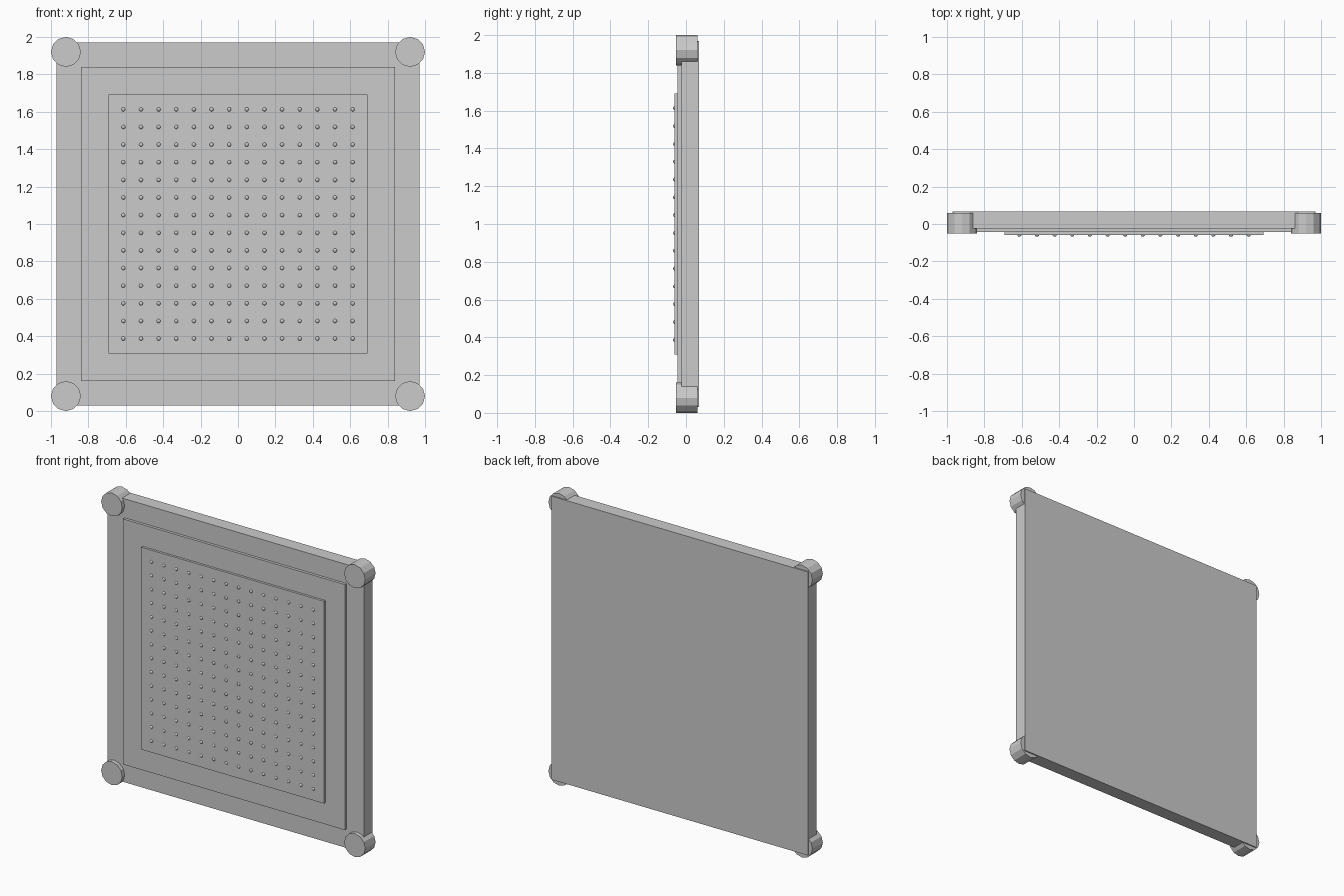
import bpy
import bmesh
import math
from mathutils import Matrix

cube = bpy.data.objects.get("Cube")
if cube:
    bpy.data.objects.remove(cube, do_unlink=True)

MID = 1.0  # height of the panel centre

grey = bpy.data.materials.new("light_grey")
grey.use_nodes = True
GREY = (0.6, 0.6, 0.6, 1.0)
grey.diffuse_color = GREY
grey.node_tree.nodes["Principled BSDF"].inputs["Base Color"].default_value = GREY


def finish(name, bm, smooth=False):
    mesh = bpy.data.meshes.new(name)
    bm.to_mesh(mesh)
    bm.free()
    mesh.materials.append(grey)
    for poly in mesh.polygons:
        poly.use_smooth = smooth
    obj = bpy.data.objects.new(name, mesh)
    bpy.context.collection.objects.link(obj)
    return obj


def plate(name, half, front, back):
    """Square upright plate between two depths."""
    bm = bmesh.new()
    size = Matrix.Diagonal((2 * half, back - front, 2 * half, 1))
    place = Matrix.Translation((0, (front + back) / 2, MID))
    bmesh.ops.create_cube(bm, size=1, matrix=place @ size)
    return finish(name, bm)


# Stepped slab
plate("back_slab", 0.97, -0.025, 0.068)
plate("raised_panel", 0.84, -0.044, 0.0)
plate("centre_plate", 0.692, -0.06, 0.0)

# Twelve-sided corner posts
for side, sx in (("right", -1), ("left", 1)):
    for level, sz in (("lower", -1), ("upper", 1)):
        bm = bmesh.new()
        place = Matrix.Translation((sx * 0.92, 0.004, MID + sz * 0.92))
        bmesh.ops.create_cone(
            bm, cap_ends=True, segments=12, radius1=0.08, radius2=0.08, depth=0.112,
            matrix=place @ Matrix.Rotation(math.pi / 2, 4, "X"))
        finish(f"{level}_{side}_corner_post", bm)

# Grid of small rounded studs on the centre plate
COUNT, STEP = 14, 0.0943
bm = bmesh.new()
for row in range(COUNT):
    for col in range(COUNT):
        x = (col - (COUNT - 1) / 2) * STEP
        z = MID + (row - (COUNT - 1) / 2) * STEP
        place = Matrix.Translation((x, -0.058, z))
        bmesh.ops.create_uvsphere(
            bm, u_segments=12, v_segments=8, radius=0.011,
            matrix=place @ Matrix.Diagonal((1, 0.91, 1, 1)))
finish("studs", bm, smooth=True)
